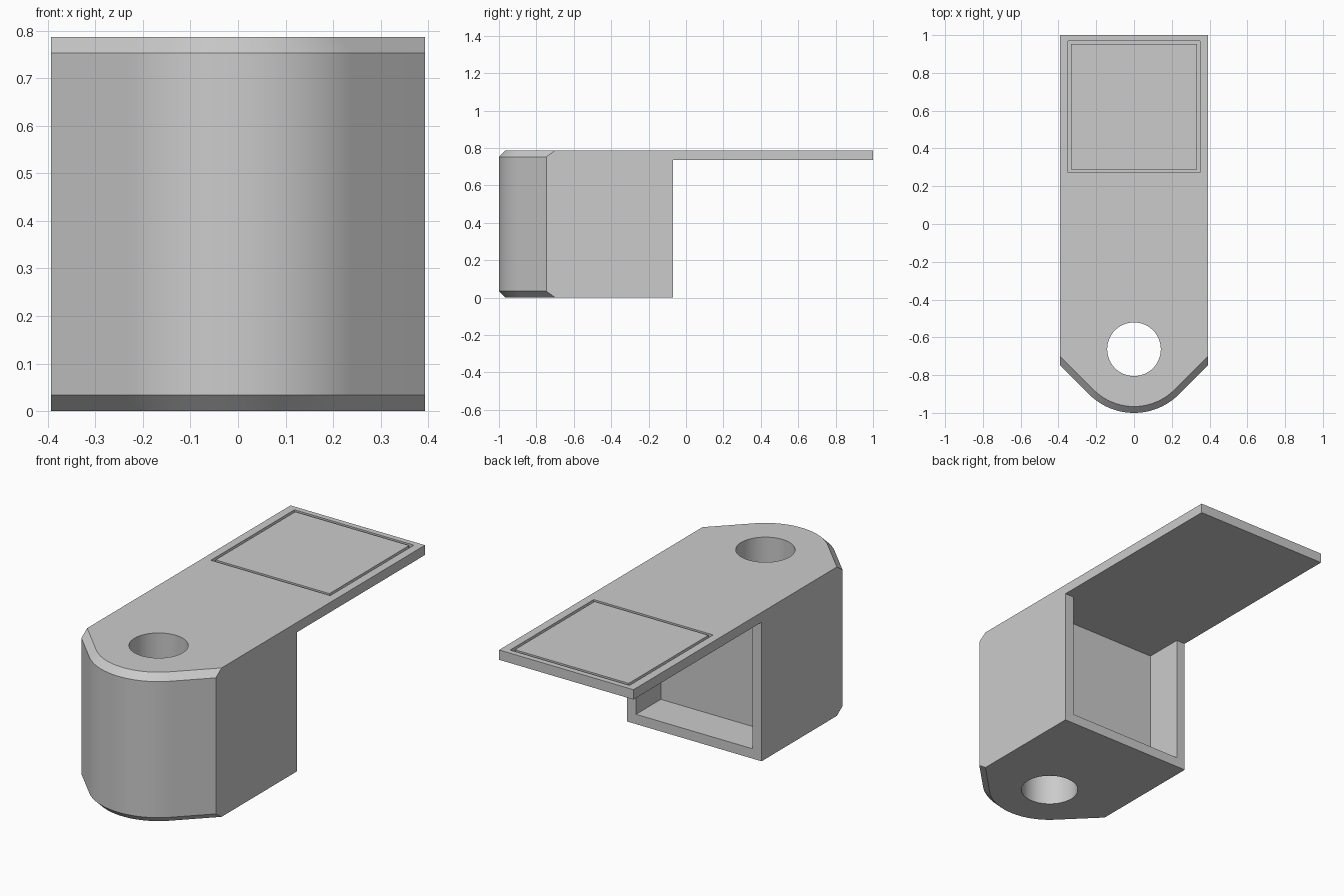
import bpy, bmesh
from math import sin, cos, pi, sqrt

if "Cube" in bpy.data.objects:
    bpy.data.objects.remove(bpy.data.objects["Cube"], do_unlink=True)

W, H, WALL = 0.393, 0.787, 0.052      # half width, height, wall thickness
BACK = -0.07                          # rear of the hollow block
HOLE_Y, HOLE_R, NOSE_R = -0.663, 0.142, 0.337
BEVEL, GROOVE = 0.034, 0.016

grey = bpy.data.materials.new("light grey")
grey.use_nodes = True
colour = (0.6, 0.6, 0.6, 1)
grey.diffuse_color = colour
grey.node_tree.nodes["Principled BSDF"].inputs["Base Color"].default_value = colour


def loft(name, rings):
    """Closed solid through a stack of equal-length rings."""
    bm = bmesh.new()
    loops = [[bm.verts.new(p) for p in ring] for ring in rings]
    for a, b in zip(loops, loops[1:]):
        for i in range(len(a)):
            j = (i + 1) % len(a)
            bm.faces.new((a[i], a[j], b[j], b[i]))
    bm.faces.new(loops[0][::-1])
    bm.faces.new(loops[-1])
    bmesh.ops.recalc_face_normals(bm, faces=bm.faces)
    mesh = bpy.data.meshes.new(name)
    bm.to_mesh(mesh)
    bm.free()
    mesh.materials.append(grey)
    obj = bpy.data.objects.new(name, mesh)
    bpy.context.collection.objects.link(obj)
    return obj


def box(name, x, y0, y1, z0, z1):
    return loft(name, [[(-x, y0, z), (x, y0, z), (x, y1, z), (-x, y1, z)]
                       for z in (z0, z1)])


def outline(z, inset):
    """Plan of the body: rounded nose, slanted cheeks, straight sides."""
    r, n = NOSE_R - inset, 32
    arc = [-3 * pi / 4 + i * pi / 2 / n for i in range(n + 1)]
    side_y = HOLE_Y - r * sqrt(2) + W
    pts = [(-W, 1), (-W, side_y)]
    pts += [(r * cos(a), HOLE_Y + r * sin(a)) for a in arc]
    pts += [(W, side_y), (W, 1)]
    return [(x, y, z) for x, y in pts]


# Body and overhanging plate in one solid, nose edges chamfered
body = loft("body", [outline(0, BEVEL), outline(BEVEL, 0),
                     outline(H - BEVEL, 0), outline(H, BEVEL)])

# Cutters: space under the plate, rear pocket, round hole, panel recess
circle = [(HOLE_R * cos(i * pi / 32), HOLE_Y + HOLE_R * sin(i * pi / 32))
          for i in range(64)]
cutters = [
    box("underside_cutter", 1, BACK, 2, -1, H - WALL),
    box("pocket_cutter", W - WALL, -0.277, BACK + 0.1, WALL, H - WALL),
    loft("hole_cutter", [[(x, y, z) for x, y in circle] for z in (-1, 2)]),
    box("recess_cutter", 0.349, 0.272, 0.97, H - GROOVE, 1),
]
bpy.context.view_layer.objects.active = body
body.select_set(True)
for cutter in cutters:
    mod = body.modifiers.new(cutter.name, 'BOOLEAN')
    mod.operation, mod.solver, mod.object = 'DIFFERENCE', 'EXACT', cutter
    bpy.ops.object.modifier_apply(modifier=mod.name)
    bpy.data.objects.remove(cutter, do_unlink=True)
bpy.ops.object.shade_smooth_by_angle(angle=pi / 6)

# Inlaid square panel that leaves a thin groove around it
box("panel", 0.349 - GROOVE, 0.272 + GROOVE, 0.97 - GROOVE, H - GROOVE, H)
